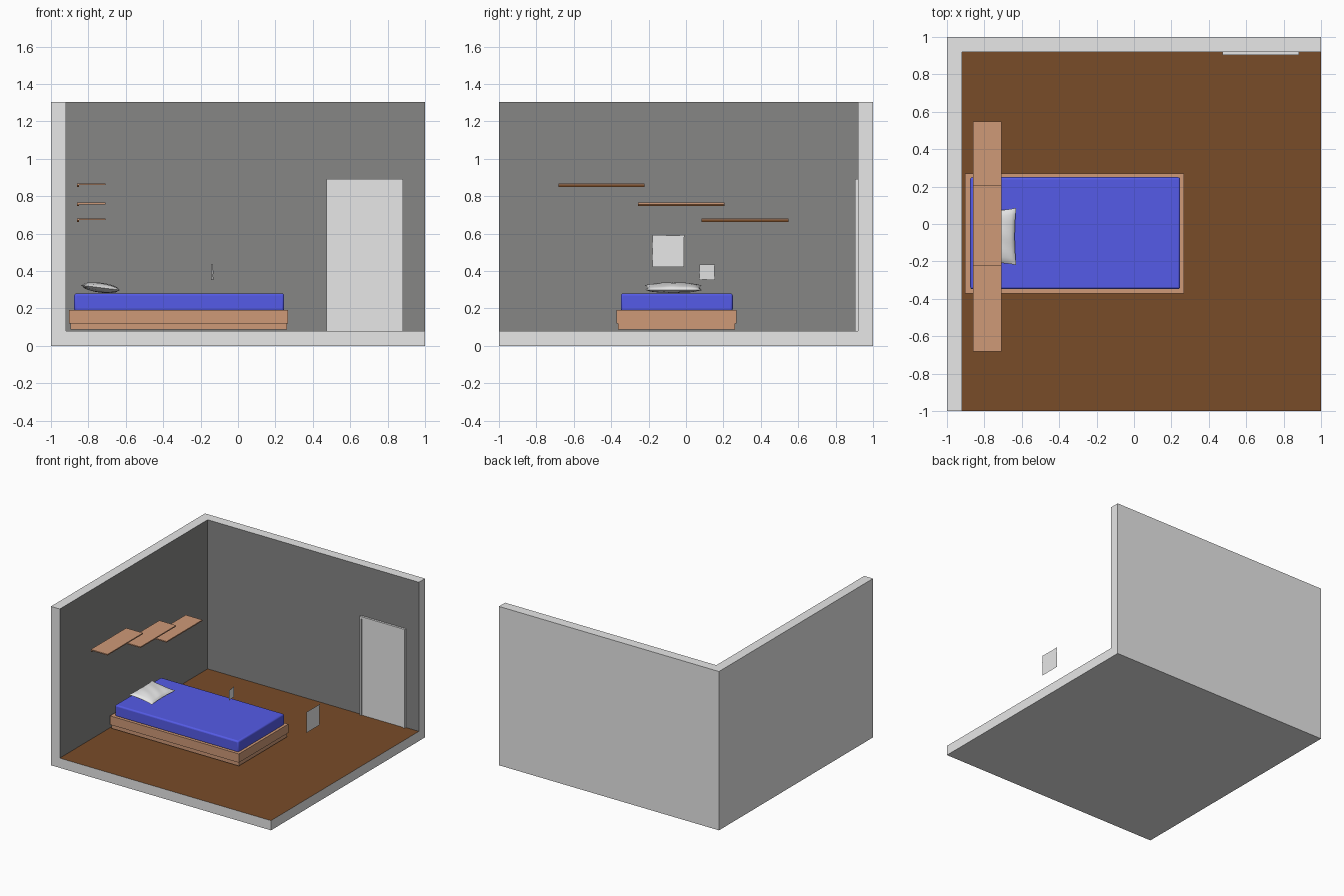
import bpy, bmesh, math, random
from mathutils import Matrix, Vector

random.seed(3)
if "Cube" in bpy.data.objects:
    bpy.data.objects.remove(bpy.data.objects["Cube"], do_unlink=True)


def material(name, rgb):
    m = bpy.data.materials.new(name)
    m.use_nodes = True
    m.diffuse_color = (*rgb, 1)
    for n in m.node_tree.nodes:
        if n.type == 'BSDF_PRINCIPLED':
            n.inputs["Base Color"].default_value = (*rgb, 1)
    return m


LIGHT = material("light grey", (0.8, 0.8, 0.8))
DARK = material("wall grey", (0.24, 0.24, 0.235))
FLOOR = material("dark brown wood", (0.19, 0.072, 0.022))
WOOD = material("pale wood", (0.62, 0.32, 0.185))
BLUE = material("blue fabric", (0.09, 0.105, 0.8))


def finish(bm, name, *mats):
    me = bpy.data.meshes.new(name)
    bm.to_mesh(me)
    bm.free()
    ob = bpy.data.objects.new(name, me)
    bpy.context.collection.objects.link(ob)
    for m in mats:
        me.materials.append(m)
    return ob


def box(name, x, y, z, *mats):
    """Box from (min, max) pairs."""
    bm = bmesh.new()
    bmesh.ops.create_cube(bm, size=1)
    lo, hi = Vector((x[0], y[0], z[0])), Vector((x[1], y[1], z[1]))
    for v in bm.verts:
        v.co = Vector(lo[i] + (v.co[i] + 0.5) * (hi[i] - lo[i]) for i in range(3))
    return finish(bm, name, *mats)


def activate(ob):
    bpy.ops.object.select_all(action='DESELECT')
    ob.select_set(True)
    bpy.context.view_layer.objects.active = ob


def carve(ob, cutter):
    """Subtract the cutter and remove it."""
    mod = ob.modifiers.new("carve", 'BOOLEAN')
    mod.operation = 'DIFFERENCE'
    mod.solver = 'EXACT'
    mod.object = cutter
    activate(ob)
    bpy.ops.object.modifier_apply(modifier=mod.name)
    bpy.data.objects.remove(cutter, do_unlink=True)


# Room shell: floor slab and two walls, with painted inner faces
room = box("room_shell", (-1, 1), (-1, 1), (0, 1.305), LIGHT, DARK, FLOOR)
cutter = box("room_cutter", (-0.92, 1.5), (-1.5, 0.92), (0.08, 2))
cutter.hide_render = True
carve(room, cutter)
for p in room.data.polygons:
    n, c = p.normal, p.center
    if n.z > 0.9 and c.z < 0.5:
        p.material_index = 2
    elif (n.x > 0.9 and c.x < -0.5) or (n.y < -0.9 and c.y > 0.5):
        p.material_index = 1
    else:
        p.material_index = 0

# Bed base and mattress
box("bed_plinth", (-0.895, 0.262), (-0.363, 0.263), (0.088, 0.12), WOOD)
box("bed_frame", (-0.903, 0.268), (-0.372, 0.27), (0.12, 0.192), WOOD)
mattress = box("mattress", (-0.876, 0.247), (-0.348, 0.25), (0.185, 0.28), BLUE)
bevel = mattress.modifiers.new("soft_edges", 'BEVEL')
bevel.width = 0.012
bevel.segments = 3
activate(mattress)
bpy.ops.object.shade_smooth_by_angle(angle=math.radians(40))

# Pillow: two puffed sheets joined along a pinched seam
bm = bmesh.new()
for side in (1, -1):
    grid = bmesh.ops.create_grid(bm, x_segments=18, y_segments=18, size=1)["verts"]
    for v in grid:
        u, w = v.co.x, v.co.y
        puff = max(0, (1 - u * u) * (1 - w * w)) ** 0.45
        wrinkle = 1 + 0.07 * math.sin(9 * w + 3 * u)
        v.co = ((0.106 - 0.008 * (1 - w * w)) * u,
                (0.153 - 0.012 * (1 - u * u)) * w,
                side * 0.025 * puff * wrinkle)
bmesh.ops.remove_doubles(bm, verts=bm.verts, dist=0.0005)
bmesh.ops.recalc_face_normals(bm, faces=bm.faces)
bm.transform(Matrix.Translation((-0.735, -0.067, 0.311)) @ Matrix.Rotation(math.radians(7), 4, 'Y'))
pillow = finish(bm, "pillow", LIGHT)
activate(pillow)
bpy.ops.object.shade_smooth_by_angle(angle=math.radians(60))

# Staggered wall shelves, each a thin board with a rear lip
for i, (y0, y1, top) in enumerate(((-0.683, -0.222, 0.868), (-0.256, 0.207, 0.766), (0.084, 0.549, 0.681))):
    box(f"shelf_board_{i + 1}", (-0.86, -0.708), (y0, y1), (top - 0.009, top), WOOD)
    box(f"shelf_lip_{i + 1}", (-0.86, -0.85), (y0, y1), (top - 0.018, top - 0.009), FLOOR)

# Door panel and its surround
box("door_panel", (0.488, 0.868), (0.91, 0.922), (0.08, 0.874), LIGHT)
for name, xs in (("right", (0.473, 0.488)), ("left", (0.868, 0.883))):
    box(f"door_jamb_{name}", xs, (0.903, 0.922), (0.08, 0.874), LIGHT)
box("door_head", (0.473, 0.883), (0.903, 0.922), (0.874, 0.892), LIGHT)


# Floating upright sheets with slightly ragged edges
def sheet(name, centre, size, turn):
    bm = bmesh.new()
    bmesh.ops.create_grid(bm, x_segments=6, y_segments=6, size=size / 2)
    for v in bm.verts:
        if v.is_boundary:
            v.co.x += random.uniform(-0.002, 0.002)
            v.co.y += random.uniform(-0.002, 0.002)
    bm.transform(Matrix.Translation(centre) @ Matrix.Rotation(math.radians(turn), 4, 'Z')
                 @ Matrix.Rotation(math.radians(90), 4, 'Y'))
    return finish(bm, name, LIGHT)


sheet("large_sheet", (0.75, -0.095, 0.507), 0.17, 0)
sheet("small_sheet", (-0.138, 0.112, 0.394), 0.083, 8)
